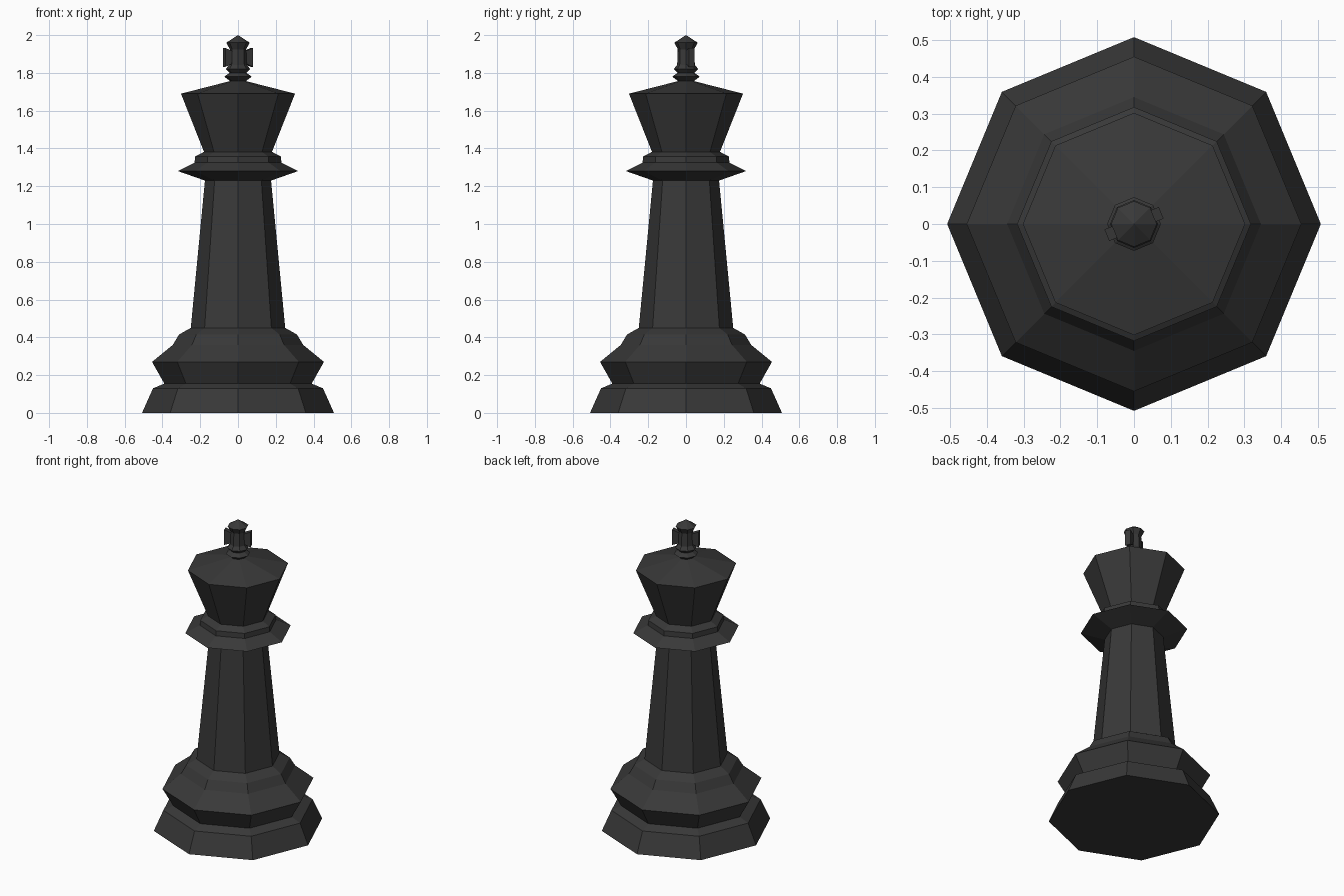
import bpy, bmesh, math
from mathutils import Matrix, Vector

cube = bpy.data.objects.get("Cube")
if cube:
    bpy.data.objects.remove(cube, do_unlink=True)

SIDES = 8
COLOUR = (0.04, 0.04, 0.04, 1)

ebony = bpy.data.materials.new("ebony_black")
ebony.use_nodes = True
ebony.diffuse_color = COLOUR
bsdf = ebony.node_tree.nodes["Principled BSDF"]
bsdf.inputs["Base Color"].default_value = COLOUR
bsdf.inputs["Roughness"].default_value = 0.7


def finish(name, bm):
    bmesh.ops.recalc_face_normals(bm, faces=bm.faces)
    mesh = bpy.data.meshes.new(name)
    bm.to_mesh(mesh)
    bm.free()
    mesh.materials.append(ebony)
    obj = bpy.data.objects.new(name, mesh)
    bpy.context.collection.objects.link(obj)
    return obj


def turned(name, profile):
    """Faceted lathe from (radius, height) points; radius 0 makes a tip."""
    bm = bmesh.new()
    rings = []
    for r, z in profile:
        if r == 0:
            rings.append([bm.verts.new((0, 0, z))] * SIDES)
        else:
            angles = [math.tau * i / SIDES for i in range(SIDES)]
            rings.append([bm.verts.new((r * math.cos(a), r * math.sin(a), z))
                          for a in angles])
    for low, high in zip(rings, rings[1:]):
        for i in range(SIDES):
            j = (i + 1) % SIDES
            quad = dict.fromkeys((low[i], low[j], high[j], high[i]))
            bm.faces.new(list(quad))
    # Flat caps on open ends
    for ring, (r, z) in ((rings[0], profile[0]), (rings[-1], profile[-1])):
        if r:
            bm.faces.new(ring)
    return finish(name, bm)


# Stepped base, tapered column, collar and crown
turned("base", [(0.508, 0), (0.45, 0.13), (0.39, 0.155), (0.455, 0.27),
                (0.345, 0.36), (0.312, 0.415), (0.25, 0.45)])
turned("column", [(0.25, 0.45), (0.175, 1.23)])
turned("collar", [(0.175, 1.23), (0.318, 1.28), (0.23, 1.325),
                  (0.227, 1.357), (0.18, 1.382)])
turned("crown", [(0.18, 1.382), (0.302, 1.69), (0.04, 1.757)])

# Ringed finial with a pointed cap
turned("finial", [(0.04, 1.755), (0.073, 1.78), (0.045, 1.8), (0.065, 1.82),
                  (0.047, 1.842), (0.043, 1.925), (0.062, 1.96), (0, 2)])

# Flared cross arms, aligned with two opposite facets of the finial
for name, turn in (("left_cross_arm", 0), ("right_cross_arm", math.pi)):
    bm = bmesh.new()
    bmesh.ops.create_cube(bm, size=1)
    for v in bm.verts:
        outer = v.co.x > 0
        half_height = 0.05 if outer else 0.03
        v.co = Vector((0.08 if outer else 0.03,
                       math.copysign(0.017, v.co.y),
                       1.882 + math.copysign(half_height, v.co.z)))
    spin = Matrix.Rotation(turn + math.pi / SIDES, 4, "Z")
    bmesh.ops.transform(bm, matrix=spin, verts=bm.verts)
    finish(name, bm)
